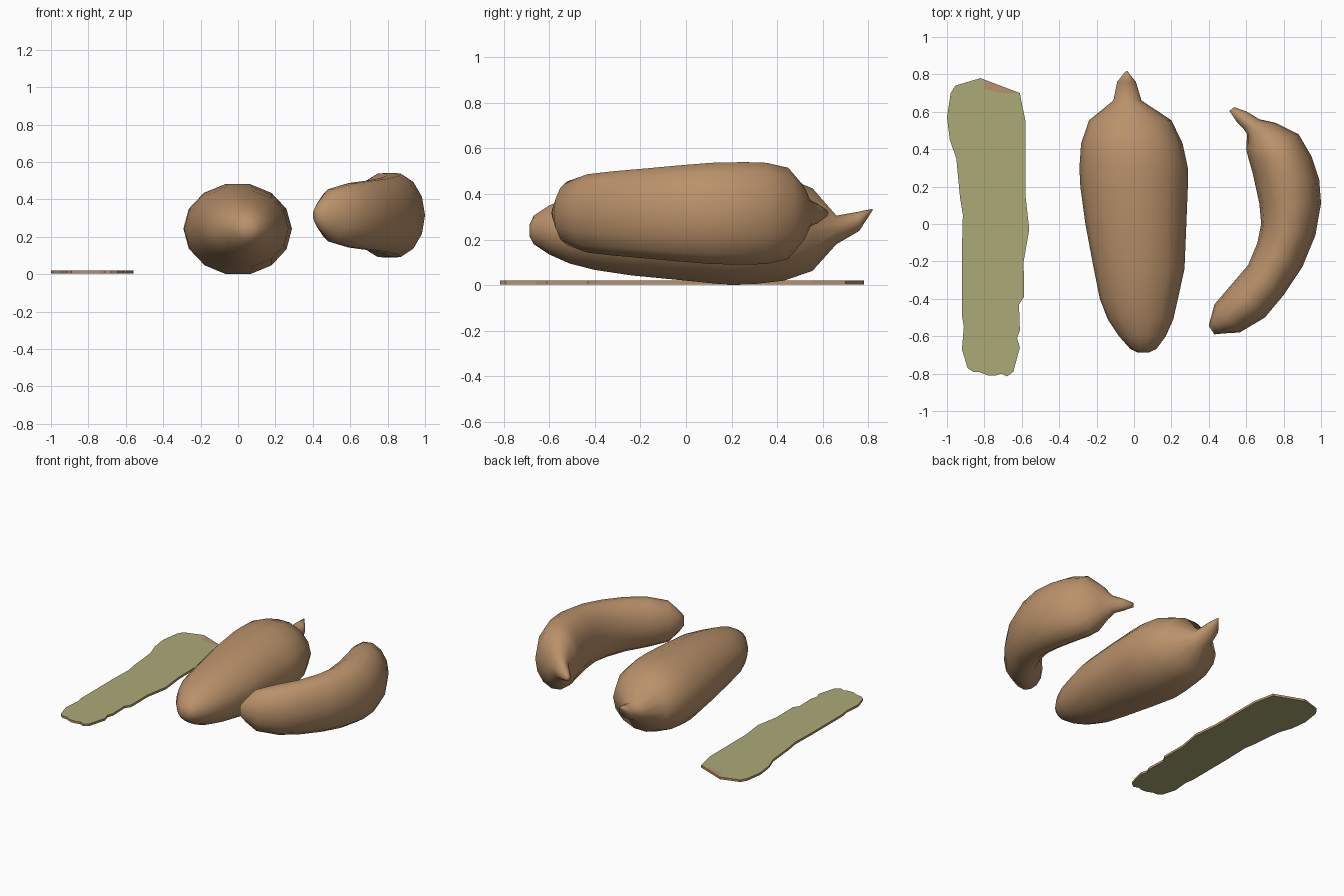
import bpy, bmesh, math
from mathutils import Vector


def material(name, rgb):
    m = bpy.data.materials.new(name)
    m.diffuse_color = (*rgb, 1)
    return m


BROWN = material("brown skin", (0.49, 0.285, 0.145))
GREEN = material("olive flesh", (0.41, 0.40, 0.18))


def finish(name, bm, mats, smooth):
    bmesh.ops.recalc_face_normals(bm, faces=bm.faces)
    for f in bm.faces:
        f.smooth = smooth
    me = bpy.data.meshes.new(name)
    bm.to_mesh(me)
    bm.free()
    for m in mats:
        me.materials.append(m)
    ob = bpy.data.objects.new(name, me)
    bpy.context.collection.objects.link(ob)
    return ob


def loft(name, sections, sides=14):
    """Each section: left x, y, right x, y, bottom z, top z."""
    bm = bmesh.new()
    rings = []
    for ax, ay, bx, by, z0, z1 in sections:
        c = Vector(((ax + bx) / 2, (ay + by) / 2, (z0 + z1) / 2))
        side = Vector(((bx - ax) / 2, (by - ay) / 2, 0))
        up = Vector((0, 0, (z1 - z0) / 2 / math.cos(math.pi / sides)))
        angles = [2 * math.pi * i / sides for i in range(sides)]
        rings.append([bm.verts.new(c + side * math.cos(a) + up * math.sin(a)) for a in angles])
    for p, q in zip(rings, rings[1:]):
        for i in range(sides):
            j = (i + 1) % sides
            bm.faces.new((p[i], p[j], q[j], q[i]))
    bm.faces.new(rings[0])
    bm.faces.new(rings[-1])
    return finish(name, bm, [BROWN], True)


# Straight whole fruit with a stem: y, left x, right x, bottom z, top z
straight = [
    (-0.687, 0.02, 0.08, 0.215, 0.265), (-0.668, -0.02, 0.12, 0.18, 0.305),
    (-0.60, -0.08, 0.17, 0.135, 0.35), (-0.51, -0.14, 0.21, 0.095, 0.385),
    (-0.40, -0.183, 0.235, 0.067, 0.415), (-0.24, -0.215, 0.27, 0.043, 0.445),
    (0.0, -0.26, 0.28, 0.02, 0.47), (0.20, -0.287, 0.288, 0.0, 0.482),
    (0.30, -0.292, 0.288, 0.005, 0.482), (0.43, -0.283, 0.26, 0.02, 0.475),
    (0.555, -0.24, 0.20, 0.063, 0.425), (0.66, -0.11, 0.04, 0.18, 0.305),
    (0.76, -0.09, 0.01, 0.238, 0.323), (0.818, -0.043, -0.036, 0.328, 0.335),
]
loft("straight_fruit", [(l, y, r, y, b, t) for y, l, r, b, t in straight])

# Curved whole fruit: inner x, y, outer x, y, half height
curved = [
    (0.40, -0.545, 0.43, -0.59, 0.035), (0.41, -0.505, 0.48, -0.585, 0.08),
    (0.43, -0.43, 0.565, -0.58, 0.14), (0.52, -0.325, 0.70, -0.50, 0.172),
    (0.61, -0.22, 0.80, -0.38, 0.185), (0.66, -0.10, 0.90, -0.23, 0.197),
    (0.68, 0.0, 0.97, -0.06, 0.21), (0.67, 0.11, 1.0, 0.11, 0.222),
    (0.635, 0.27, 0.99, 0.24, 0.225), (0.615, 0.34, 0.95, 0.36, 0.222),
    (0.60, 0.40, 0.88, 0.48, 0.20), (0.605, 0.48, 0.76, 0.54, 0.12),
    (0.585, 0.51, 0.67, 0.56, 0.06), (0.55, 0.545, 0.605, 0.60, 0.042),
    (0.51, 0.605, 0.535, 0.625, 0.015),
]
loft("curved_fruit", [(a, b, c, d, 0.315 - h, 0.315 + h) for a, b, c, d, h in curved])

# Flat slice: ragged flesh outline whose last two points border the skin patch
flesh = [
    (-0.61, 0.70), (-0.605, 0.67), (-0.58, 0.55), (-0.58, 0.15), (-0.56, -0.03), (-0.59, -0.20),
    (-0.588, -0.39), (-0.615, -0.43), (-0.61, -0.57), (-0.625, -0.61), (-0.61, -0.66),
    (-0.645, -0.79), (-0.68, -0.815), (-0.71, -0.80), (-0.74, -0.81), (-0.78, -0.81),
    (-0.83, -0.79), (-0.86, -0.79), (-0.89, -0.77), (-0.92, -0.67), (-0.91, -0.55),
    (-0.92, -0.49), (-0.92, -0.14), (-0.915, 0.05), (-0.93, 0.14), (-0.95, 0.35), (-0.985, 0.45),
    (-1.0, 0.57), (-0.98, 0.70), (-0.955, 0.74), (-0.82, 0.78), (-0.80, 0.772),
    (-0.80, 0.72), (-0.70, 0.70),
]
bm = bmesh.new()
low, high = [[bm.verts.new((x, y, z)) for x, y in flesh] for z in (0.004, 0.02)]
rim = len(flesh) - 2
for ring in (low, high):
    bm.faces.new(ring)
    bm.faces.new((ring[-3], ring[0], ring[-1], ring[-2]))
for i in range(rim):
    j = (i + 1) % rim
    bm.faces.new((low[i], low[j], high[j], high[i]))
bm.normal_update()
# Flesh on the cut faces, skin on the rim and the top end patch
for f in bm.faces:
    flat = abs(f.normal.z) > 0.5
    c = f.calc_center_median()
    patch = len(f.verts) == 4 and c.z > 0.015
    f.material_index = 0 if flat and not patch else 1
finish("flat_slice", bm, [GREEN, BROWN], False)
